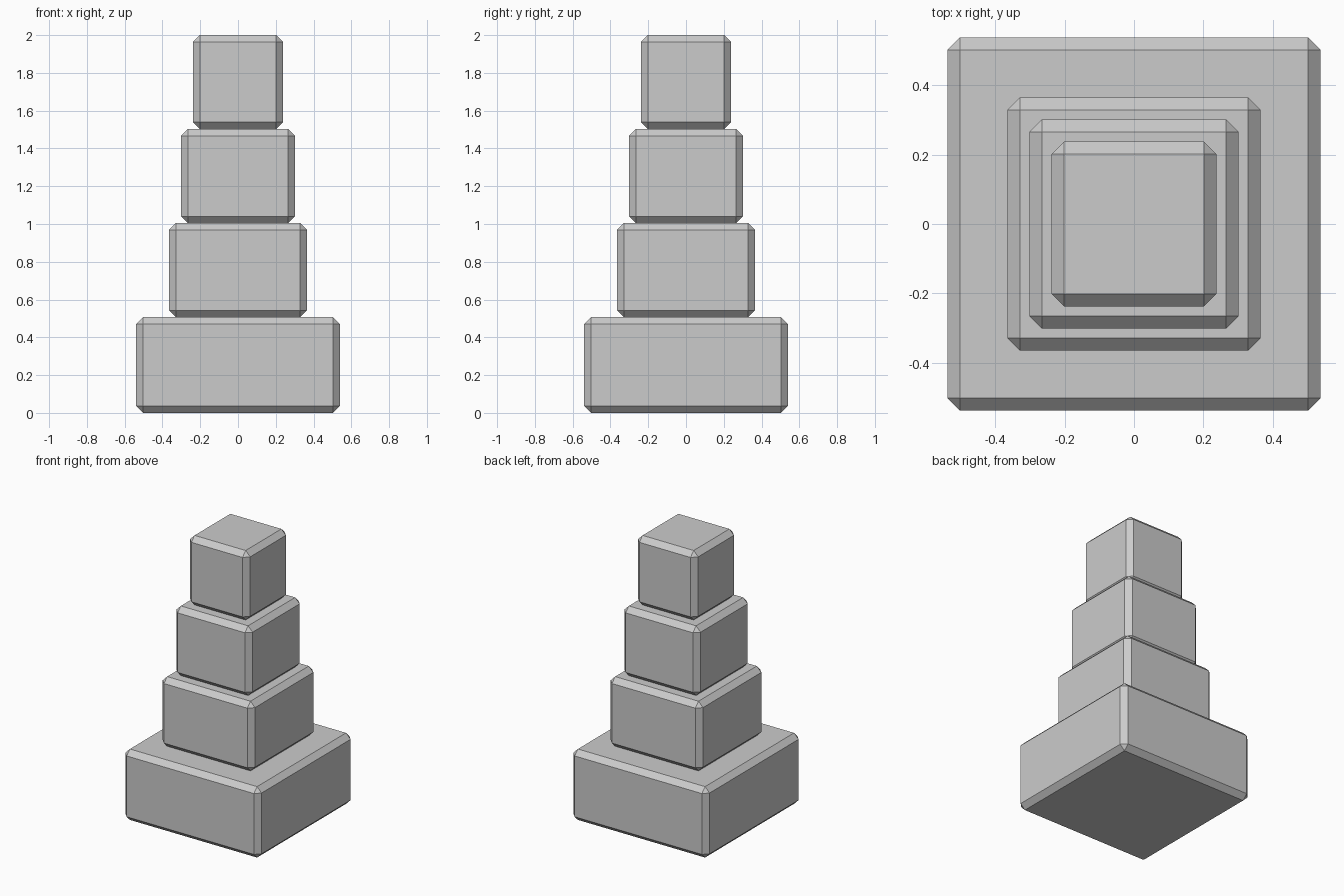
import bpy
import bmesh
from mathutils import Matrix

if "Cube" in bpy.data.objects:
    bpy.data.objects.remove(bpy.data.objects["Cube"])

CHAMFER = 0.036


def block(name, width, z0, z1):
    """Square block with a single flat chamfer on every edge."""
    bm = bmesh.new()
    size = Matrix.Diagonal((width, width, z1 - z0, 1))
    bmesh.ops.create_cube(bm, size=1, matrix=Matrix.Translation((0, 0, (z0 + z1) / 2)) @ size)
    bmesh.ops.bevel(bm, geom=bm.edges[:], offset=CHAMFER, offset_type='OFFSET',
                    segments=1, affect='EDGES')
    mesh = bpy.data.meshes.new(name)
    bm.to_mesh(mesh)
    bm.free()
    bpy.context.collection.objects.link(bpy.data.objects.new(name, mesh))


# Stacked blocks, bottom to top
block("base_block", 1.078, 0.0, 0.507)
block("lower_block", 0.731, 0.507, 1.005)
block("middle_block", 0.604, 1.005, 1.503)
block("top_block", 0.476, 1.503, 2.0)
